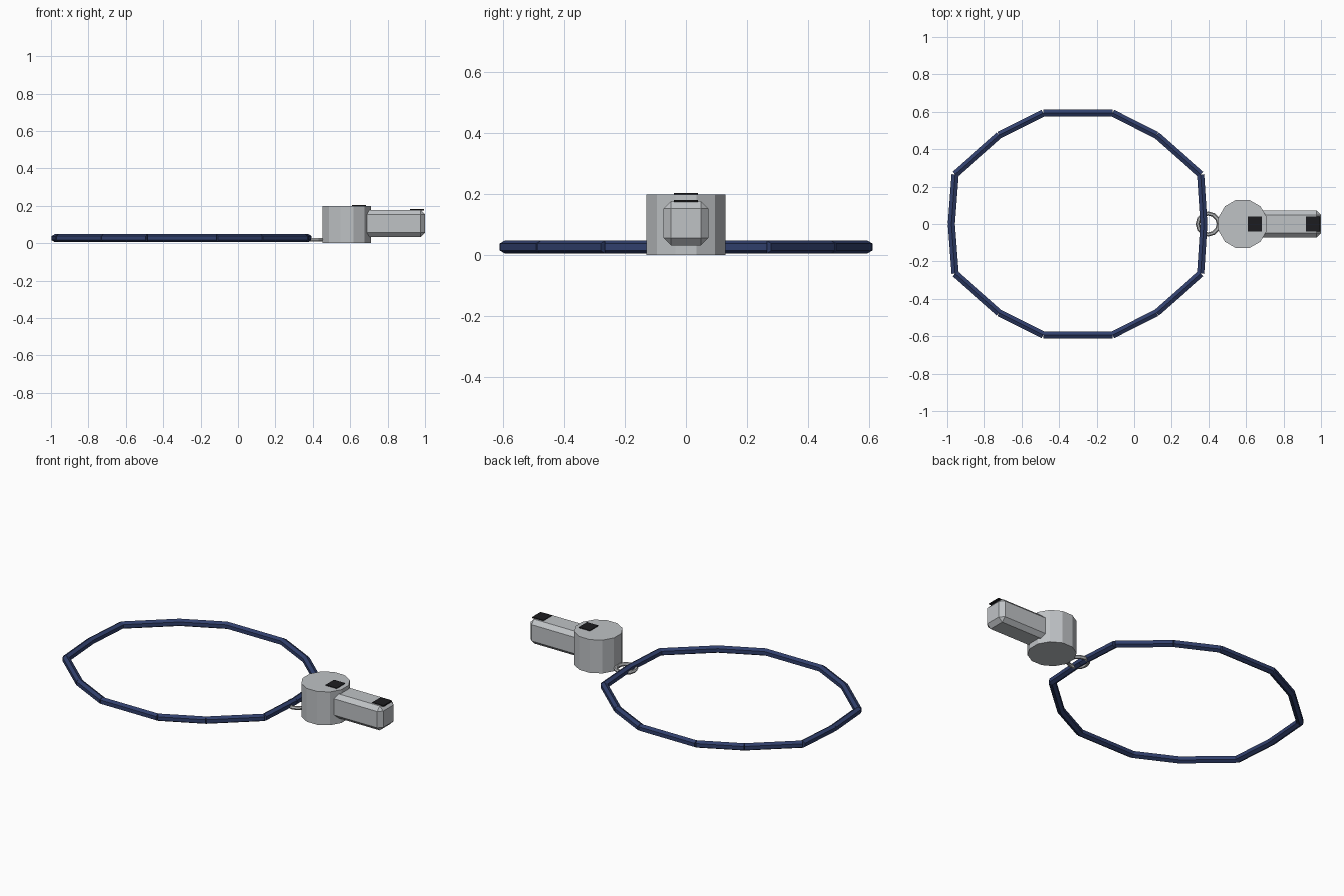
import bpy
import math
from mathutils import Vector

cube = bpy.data.objects.get("Cube")
if cube:
    bpy.data.objects.remove(cube, do_unlink=True)


def make_material(name, rgb):
    mat = bpy.data.materials.new(name)
    mat.use_nodes = True
    mat.diffuse_color = (*rgb, 1)
    mat.node_tree.nodes["Principled BSDF"].inputs["Base Color"].default_value = (*rgb, 1)
    return mat


metal = make_material("pale_metal", (0.52, 0.54, 0.56))
ring_metal = make_material("ring_metal", (0.45, 0.46, 0.47))
navy = make_material("navy_cord", (0.03, 0.05, 0.15))
black = make_material("black_opening", (0.012, 0.012, 0.014))


def finish(name, mat):
    obj = bpy.context.object
    obj.name = name
    obj.data.materials.append(mat)
    return obj


def box(name, low, high, mat):
    low, high = Vector(low), Vector(high)
    bpy.ops.mesh.primitive_cube_add(size=1, location=(low + high) / 2)
    bpy.context.object.scale = high - low
    bpy.ops.object.transform_apply(location=False, rotation=False, scale=True)
    return finish(name, mat)


def cord_segment(name, start, end, radius):
    # Six-sided rod with a flat top and pointed sides
    span = end - start
    heading = math.atan2(span.y, span.x)
    bpy.ops.mesh.primitive_cylinder_add(
        vertices=6, radius=radius, depth=span.length,
        location=(start + end) / 2, rotation=(math.pi / 2, 0, heading + math.pi / 2))
    return finish(name, navy)


# Whistle chamber
bpy.ops.mesh.primitive_cylinder_add(
    vertices=12, radius=0.134, depth=0.2, location=(0.582, 0, 0.1),
    rotation=(0, 0, math.radians(15)))
finish("whistle_chamber", metal)

# Mouthpiece with chamfered edges
mouth = box("mouthpiece", (0.66, -0.073, 0.032), (1.0, 0.073, 0.178), metal)
bevel = mouth.modifiers.new("chamfer", "BEVEL")
bevel.width = 0.024
bevel.segments = 1

# Dark openings on top of the chamber and mouthpiece
box("chamber_slot", (0.61, -0.04, 0.197), (0.684, 0.04, 0.204), black)
box("mouthpiece_slot", (0.92, -0.04, 0.175), (0.995, 0.04, 0.182), black)

# Split ring joining the cord to the chamber
bpy.ops.mesh.primitive_torus_add(
    major_segments=12, minor_segments=6, major_radius=0.056, minor_radius=0.011,
    location=(0.398, 0, 0.018))
finish("key_ring", ring_metal)

# Lanyard loop: one half outlined, the other mirrored
half = [(0.375, 0), (0.358, 0.265), (0.12, 0.475), (-0.115, 0.593),
        (-0.485, 0.593), (-0.72, 0.475), (-0.958, 0.265), (-0.978, 0)]
for side, label in ((1, "back"), (-1, "front")):
    points = [Vector((x, y * side, 0.027)) for x, y in half]
    for i, (a, b) in enumerate(zip(points, points[1:])):
        cord_segment(f"lanyard_{label}_{i + 1}", a, b, 0.022)
